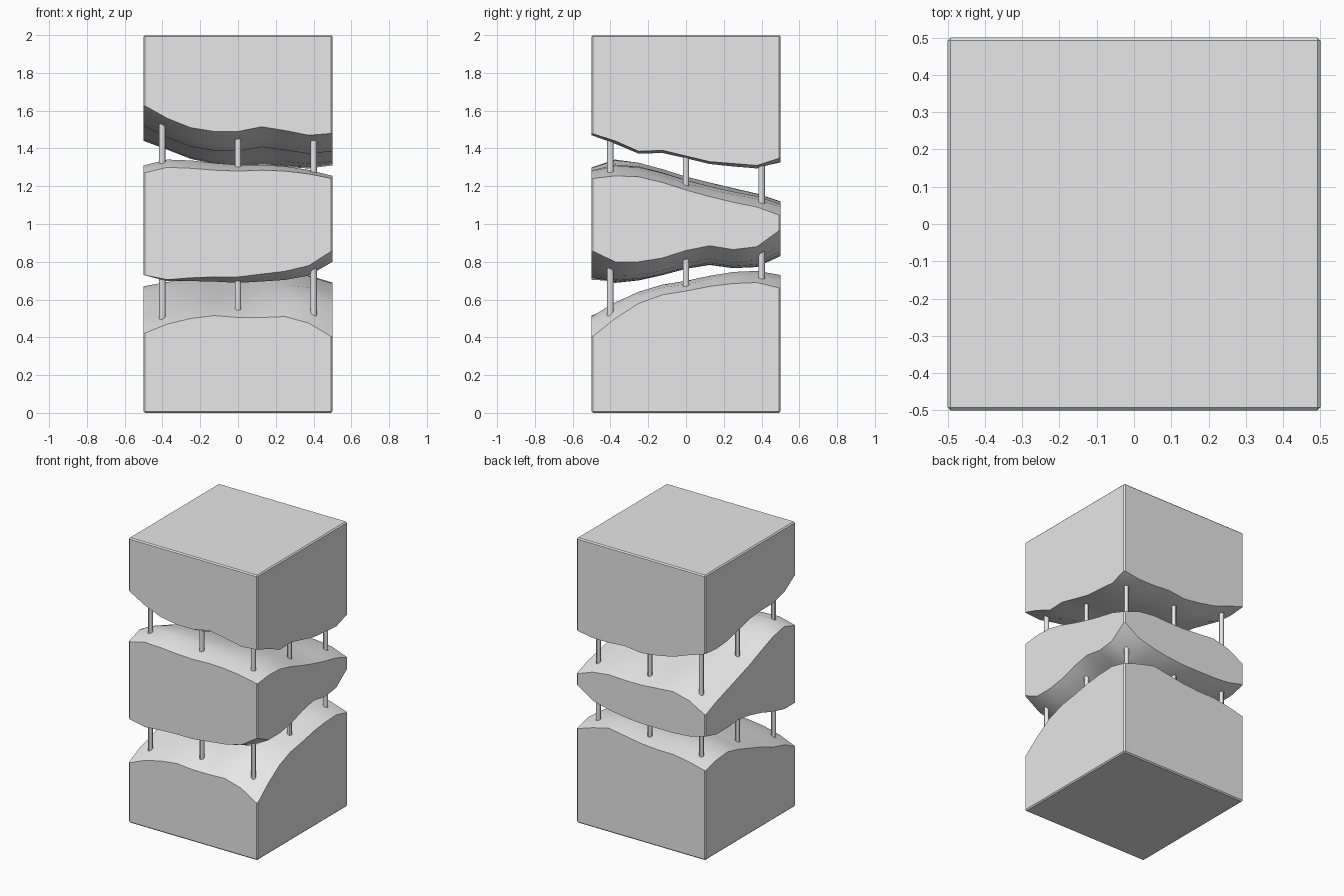
import bpy
import bmesh
import math

cube = bpy.data.objects.get("Cube")
if cube:
    bpy.data.objects.remove(cube, do_unlink=True)

STEPS = 8

grey = bpy.data.materials.new("light_grey")
grey.use_nodes = True
grey.diffuse_color = (0.8, 0.8, 0.8, 1)
grey.node_tree.nodes["Principled BSDF"].inputs["Base Color"].default_value = grey.diffuse_color


def sample(points, t):
    """Linear lookup along an edge profile given in hundredths."""
    s = min(max(t, 0), 1) * STEPS
    i = min(int(s), STEPS - 1)
    return (points[i] + (points[i + 1] - points[i]) * (s - i)) / 100


def wavy(front, back, left, right, sag=0):
    """Height function blended between four edge profiles."""
    west = [front[0]] + left + [back[0]]
    east = [front[-1]] + right + [back[-1]]

    def height(x, y):
        u, v = x + 0.5, y + 0.5
        along_y = (1 - v) * sample(front, u) + v * sample(back, u)
        along_x = (1 - u) * sample(west, v) + u * sample(east, v)
        corners = ((1 - v) * ((1 - u) * front[0] + u * front[-1])
                   + v * ((1 - u) * back[0] + u * back[-1])) / 100
        return along_y + along_x - corners - sag * 16 * u * (1 - u) * v * (1 - v)
    return height


def flat(z):
    return lambda x, y: z


# Torn surfaces, from the lowest upward
lower_top = wavy([42, 47, 50, 51.5, 50.5, 50.5, 51, 47.5, 40],
                 [63, 66, 68, 68, 69, 71, 73, 70, 66],
                 [48, 51, 56, 60, 64, 67, 66],
                 [50, 58, 62.5, 64.5, 67, 68.5, 69], sag=0.035)
middle_bottom = wavy([73, 70.5, 71.5, 72, 72, 73.5, 75, 78, 86],
                     [87, 84, 83, 83, 83, 84, 86, 89, 97],
                     [73, 76, 80, 83, 85, 84, 84],
                     [80, 80, 82, 86, 88.5, 86.5, 88])
middle_top = wavy([127, 130, 129.5, 128.5, 128, 128.5, 128, 126.5, 124],
                  [102, 109, 112, 111, 110, 110, 110.5, 109, 104.5],
                  [131, 128.5, 124, 119, 115, 111, 107],
                  [125.5, 125, 122, 118, 114.5, 111.5, 109])
upper_bottom = wavy([163, 156, 151, 149, 149, 151.5, 149.5, 147, 148],
                    [145, 141, 136.5, 134, 132.5, 134, 133, 133, 135],
                    [155, 152, 152, 151, 148, 145, 144],
                    [144, 138.5, 139, 136, 133, 132, 131])


def finish(name, bm):
    mesh = bpy.data.meshes.new(name)
    bm.to_mesh(mesh)
    bm.free()
    mesh.materials.append(grey)
    obj = bpy.data.objects.new(name, mesh)
    bpy.context.collection.objects.link(obj)
    bpy.ops.object.select_all(action="DESELECT")
    obj.select_set(True)
    bpy.context.view_layer.objects.active = obj
    bpy.ops.object.shade_smooth_by_angle(angle=math.radians(30))
    return obj


def block(name, bottom, top):
    """Square block between two height functions, with chamfered outer edges."""
    bm = bmesh.new()
    bmesh.ops.create_grid(bm, x_segments=STEPS, y_segments=STEPS, size=0.5)
    base = list(bm.verts)
    grown = bmesh.ops.extrude_face_region(bm, geom=list(bm.faces), use_keep_orig=True)
    roof = [v for v in grown["geom"] if isinstance(v, bmesh.types.BMVert)]
    for verts, height in ((base, bottom), (roof, top)):
        for v in verts:
            v.co.z = height(v.co.x, v.co.y)
    bmesh.ops.recalc_face_normals(bm, faces=bm.faces)
    bm.normal_update()

    # Merge the flat walls and ends into single faces
    def planar(face):
        return max(abs(c) for c in face.normal) > 0.99999
    joins = [e for e in bm.edges if all(planar(f) for f in e.link_faces)]
    bmesh.ops.dissolve_limit(bm, angle_limit=0.01, verts=bm.verts, edges=joins)

    # Chamfer the upright corners and the flat rims
    def corner(v):
        return min(abs(v.co.x), abs(v.co.y)) > 0.499

    def at_end(v):
        return v.co.z < 0.001 or v.co.z > 1.999
    hard = [e for e in bm.edges
            if all(corner(v) for v in e.verts) or all(at_end(v) for v in e.verts)]
    bmesh.ops.bevel(bm, geom=hard, offset=0.008, segments=1, affect="EDGES")
    return finish(name, bm)


def pin(name, x, y, bottom, top):
    """Slim rod sunk slightly into both surfaces."""
    z0, z1 = bottom(x, y) - 0.02, top(x, y) + 0.02
    bm = bmesh.new()
    bmesh.ops.create_cone(bm, cap_ends=True, segments=12, radius1=0.017,
                          radius2=0.017, depth=z1 - z0)
    finish(name, bm).location = (x, y, (z0 + z1) / 2)


block("lower_block", flat(0), lower_top)
block("middle_block", middle_bottom, middle_top)
block("upper_block", upper_bottom, flat(2))

# Rods spanning each gap
for gap, bottom, top in (("lower", lower_top, middle_bottom),
                         ("upper", middle_top, upper_bottom)):
    for row, y in (("front", -0.4), ("centre", 0), ("back", 0.4)):
        for side, x in (("right", -0.4), ("middle", 0), ("left", 0.4)):
            pin(f"{gap}_rod_{row}_{side}", x, y, bottom, top)
